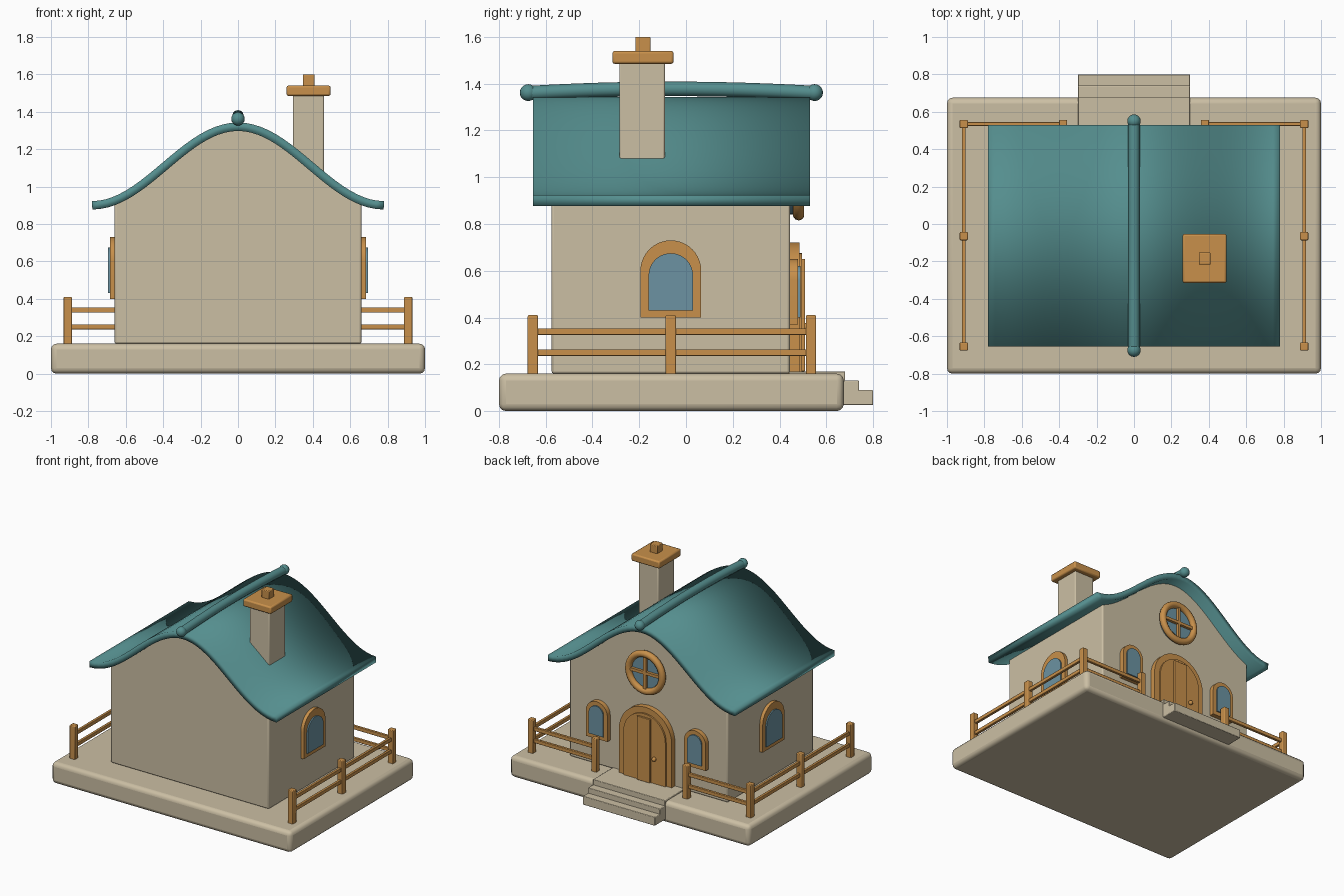
import bpy, bmesh, math
from mathutils import Matrix, Vector

cube = bpy.data.objects.get("Cube")
if cube:
    bpy.data.objects.remove(cube, do_unlink=True)


def material(name, rgb):
    m = bpy.data.materials.new(name)
    m.use_nodes = True
    m.diffuse_color = (*rgb, 1)
    m.node_tree.nodes["Principled BSDF"].inputs["Base Color"].default_value = (*rgb, 1)
    return m


CREAM = material("cream plaster", (0.60, 0.52, 0.37))
TEAL = material("teal roof", (0.09, 0.27, 0.27))
WOOD = material("honey wood", (0.58, 0.28, 0.07))
GLASS = material("blue glass", (0.15, 0.29, 0.36))


def finish(name, bm, mat, angle=40):
    bmesh.ops.recalc_face_normals(bm, faces=bm.faces)
    mesh = bpy.data.meshes.new(name)
    bm.to_mesh(mesh)
    bm.free()
    mesh.materials.append(mat)
    ob = bpy.data.objects.new(name, mesh)
    bpy.context.collection.objects.link(ob)
    bpy.ops.object.select_all(action='DESELECT')
    ob.select_set(True)
    bpy.context.view_layer.objects.active = ob
    bpy.ops.object.shade_smooth_by_angle(angle=math.radians(angle))
    return ob


def bevel(ob, width, segments=2):
    mod = ob.modifiers.new("soft edges", 'BEVEL')
    mod.width, mod.segments = width, segments
    mod.limit_method = 'ANGLE'
    mod.angle_limit = math.radians(40)


def box(name, x, y, z, mat, soft=0.0, segments=2):
    """Box from three (low, high) ranges."""
    bm = bmesh.new()
    bmesh.ops.create_cube(bm, size=1)
    for v in bm.verts:
        v.co = [r[0] + (r[1] - r[0]) * (c + 0.5) for r, c in zip((x, y, z), v.co)]
    ob = finish(name, bm, mat)
    if soft:
        bevel(ob, soft, segments)
    return ob


def prism(name, outline, axis, start, end, mat):
    """Extrude a (across, up) outline along the x or y axis."""
    bm = bmesh.new()
    place = (lambda u, v, d: (d, u, v)) if axis == 'x' else (lambda u, v, d: (u, d, v))
    face = bm.faces.new([bm.verts.new(place(u, v, start)) for u, v in outline])
    new = bmesh.ops.extrude_face_region(bm, geom=[face])["geom"]
    shift = Vector(place(0, 0, end - start))
    for v in new:
        if isinstance(v, bmesh.types.BMVert):
            v.co += shift
    return finish(name, bm, mat)


def arch(centre, half, bottom, top, steps=20):
    spring = top - half
    curve = [(centre + half * math.cos(math.pi * i / steps),
              spring + half * math.sin(math.pi * i / steps)) for i in range(steps + 1)]
    return [(centre - half, bottom), (centre + half, bottom)] + curve


def ball(name, centre, radius, mat):
    bm = bmesh.new()
    bmesh.ops.create_uvsphere(bm, u_segments=16, v_segments=10, radius=radius,
                              matrix=Matrix.Translation(centre))
    return finish(name, bm, mat, 60)


def roof_height(x):
    return 0.9 + 0.21 * (1 + math.cos(math.pi * x / 0.78))


# Ground slab and entrance steps
box("base_slab", (-1, 1), (-0.8, 0.675), (0, 0.16), CREAM, 0.03, 3)
for i, (reach, low, high) in enumerate([(0.68, 0.1, 0.17), (0.74, 0.06, 0.13), (0.8, 0.025, 0.09)]):
    box(f"entrance_step_{i + 1}", (-0.3, 0.3), (0.44, reach), (low, high), CREAM, 0.004)

# House body with curved gables
xs = [-0.66 + 1.32 * i / 32 for i in range(33)]
body = prism("house_body", [(0.66, 0.16), (-0.66, 0.16)] + [(x, roof_height(x) - 0.01) for x in xs],
             'y', -0.575, 0.445, CREAM)
bevel(body, 0.01)

# Curved roof sheet, smooth all over
bm = bmesh.new()
rows = []
for i in range(41):
    x = -0.78 + 1.56 * i / 40
    rows.append([bm.verts.new((x, y, roof_height(x))) for y in (-0.655, 0.53)])
for a, b in zip(rows, rows[1:]):
    bm.faces.new((a[0], b[0], b[1], a[1]))
roof = finish("roof", bm, TEAL, 180)
sheet = roof.modifiers.new("thickness", 'SOLIDIFY')
sheet.thickness, sheet.offset = 0.045, 0

# Ridge pole, gently bowed, with round ends
curve = bpy.data.curves.new("ridge_pole", 'CURVE')
curve.dimensions = '3D'
curve.bevel_depth, curve.bevel_resolution = 0.031, 4
curve.use_fill_caps = True
spline = curve.splines.new('POLY')
spline.points.add(12)
for i, p in enumerate(spline.points):
    t = i / 6 - 1
    p.co = (0, -0.06 + 0.61 * t, 1.378 - 0.018 * t * t, 1)
curve.materials.append(TEAL)
pole = bpy.data.objects.new("ridge_pole", curve)
bpy.context.collection.objects.link(pole)
for side, y in (("front", -0.675), ("back", 0.55)):
    ball(f"ridge_end_{side}", (0, y, 1.362), 0.036, TEAL)

# Chimney
box("chimney_stack", (0.295, 0.46), (-0.285, -0.09), (0.95, 1.5), CREAM, 0.008)
box("chimney_cap", (0.26, 0.495), (-0.315, -0.053), (1.485, 1.54), WOOD, 0.01)
box("chimney_knob", (0.347, 0.409), (-0.217, -0.152), (1.53, 1.6), WOOD, 0.005)

# Side windows
for name, s in (("left", 1), ("right", -1)):
    prism(f"side_window_frame_{name}", arch(-0.065, 0.13, 0.4, 0.73), 'x', s * 0.65, s * 0.685, WOOD)
    prism(f"side_window_glass_{name}", arch(-0.065, 0.095, 0.43, 0.675), 'x', s * 0.67, s * 0.694, GLASS)
    # Small windows beside the door
    prism(f"small_window_frame_{name}", arch(s * 0.41, 0.09, 0.37, 0.65), 'y', 0.435, 0.48, WOOD)
    prism(f"small_window_glass_{name}", arch(s * 0.41, 0.06, 0.4, 0.62), 'y', 0.46, 0.489, GLASS)

# Arched door
prism("door_frame", arch(0, 0.22, 0.16, 0.72), 'y', 0.435, 0.485, WOOD)
prism("door_leaf", arch(0, 0.175, 0.16, 0.675), 'y', 0.46, 0.497, WOOD)
box("door_middle_plank", (-0.055, 0.055), (0.47, 0.51), (0.17, 0.65), WOOD, 0.003)
ball("door_knob", (-0.09, 0.51, 0.36), 0.016, WOOD)

# Round gable window with crossed bars
MID = 0.98
circle = [(0.14 * math.cos(math.tau * i / 32), MID + 0.14 * math.sin(math.tau * i / 32)) for i in range(32)]
prism("round_window_glass", circle, 'y', 0.435, 0.475, GLASS)
bpy.ops.mesh.primitive_torus_add(major_radius=0.14, minor_radius=0.025, major_segments=32,
                                 minor_segments=10, location=(0, 0.482, MID),
                                 rotation=(math.pi / 2, 0, 0))
ring = bpy.context.object
ring.name = "round_window_ring"
ring.data.materials.append(WOOD)
bpy.ops.object.shade_smooth()
box("round_window_bar_across", (-0.14, 0.14), (0.465, 0.495), (MID - 0.011, MID + 0.011), WOOD)
box("round_window_bar_upright", (-0.011, 0.011), (0.465, 0.495), (MID - 0.14, MID + 0.14), WOOD)

# Fences on both sides and beside the steps
for name, s in (("left", 1), ("right", -1)):
    spots = [(0.91, -0.655), (0.91, -0.065), (0.91, 0.535), (0.38, 0.535)]
    for i, (x, y) in enumerate(spots):
        x *= s
        box(f"fence_post_{name}_{i + 1}", (x - 0.022, x + 0.022), (y - 0.022, y + 0.022),
            (0.15, 0.41), WOOD, 0.005)
    for level, z in (("low", 0.25), ("high", 0.34)):
        up = (z - 0.014, z + 0.014)
        box(f"side_rail_{level}_{name}", (s * 0.91 - 0.01, s * 0.91 + 0.01), (-0.655, 0.535), up, WOOD, 0.003)
        ends = sorted((s * 0.38, s * 0.91))
        box(f"back_rail_{level}_{name}", ends, (0.525, 0.545), up, WOOD, 0.003)
